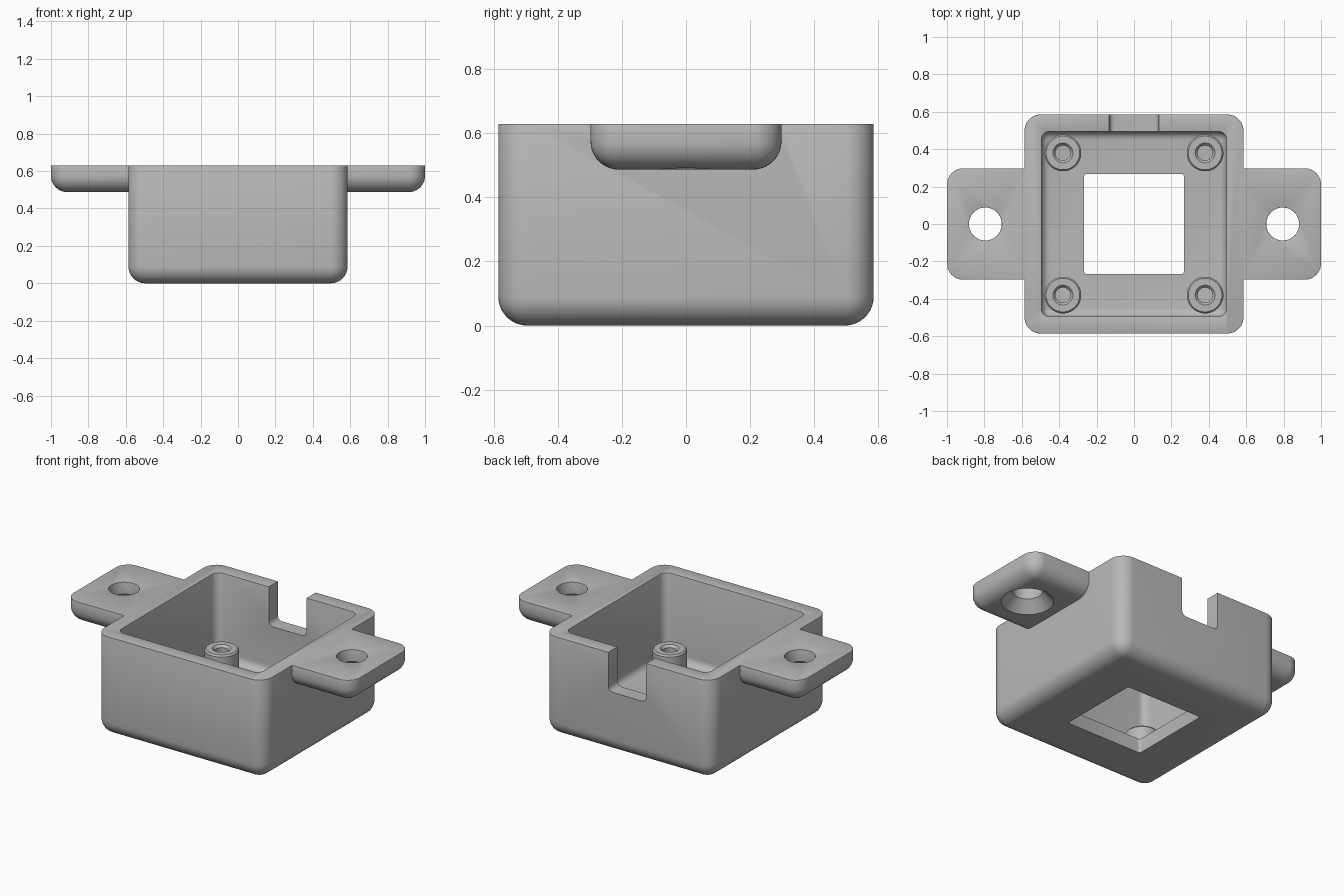
import bpy
import bmesh
from math import radians
from mathutils import Vector

if "Cube" in bpy.data.objects:
    bpy.data.objects.remove(bpy.data.objects["Cube"], do_unlink=True)

HALF, TOP, FLOOR = 0.586, 0.63, 0.09

grey = bpy.data.materials.new("plain grey")
grey.use_nodes = True
colour = (0.48, 0.48, 0.48, 1)
grey.diffuse_color = colour
grey.node_tree.nodes["Principled BSDF"].inputs["Base Color"].default_value = colour


def make_object(name, bm):
    bmesh.ops.recalc_face_normals(bm, faces=bm.faces)
    mesh = bpy.data.meshes.new(name)
    bm.to_mesh(mesh)
    bm.free()
    mesh.materials.append(grey)
    obj = bpy.data.objects.new(name, mesh)
    bpy.context.collection.objects.link(obj)
    return obj


def box(name, low, high, radius, rounded, segments=10):
    """Box whose edges passing the rounded(midpoint, direction) test are filleted."""
    low, high = Vector(low), Vector(high)
    bm = bmesh.new()
    bmesh.ops.create_cube(bm, size=1)
    for v in bm.verts:
        v.co = (low + high) / 2 + v.co * (high - low)
    chosen = []
    for e in bm.edges:
        a, b = e.verts[0].co, e.verts[1].co
        if rounded((a + b) / 2, (b - a).normalized()):
            chosen.append(e)
    bmesh.ops.bevel(bm, geom=chosen, offset=radius, segments=segments,
                    profile=0.5, affect='EDGES')
    return make_object(name, bm)


def turned(name, x, y, profile, sides=48):
    """Solid of revolution from (radius, z) pairs, bottom to top."""
    bm = bmesh.new()
    rings = []
    for r, z in profile:
        ring = bmesh.ops.create_circle(bm, segments=sides, radius=r)["verts"]
        for v in ring:
            v.co += Vector((x, y, z))
        rings.append(ring)
    for lower, upper in zip(rings, rings[1:]):
        for i in range(sides):
            j = (i + 1) % sides
            bm.faces.new((lower[i], lower[j], upper[j], upper[i]))
    bm.faces.new(rings[0])
    bm.faces.new(rings[-1])
    return make_object(name, bm)


def combine(target, other, operation):
    mod = target.modifiers.new(operation, 'BOOLEAN')
    mod.operation = operation
    mod.solver = 'EXACT'
    mod.object = other
    bpy.context.view_layer.objects.active = target
    bpy.ops.object.modifier_apply(modifier=mod.name)
    bpy.data.objects.remove(other, do_unlink=True)


def upright(mid, d):
    return abs(d.z) > 0.9


def open_top(mid, d):
    return mid.z < TOP - 0.01


# Main shell with rounded corners and underside
housing = box("housing", (-HALF, -HALF, 0), (HALF, HALF, TOP), 0.09, open_top)

# Side mounting tabs
for s in (-1, 1):
    xs = sorted((s * 0.54, s))
    tab = box("mounting_tab", (xs[0], -0.298, 0.487), (xs[1], 0.298, TOP), 0.088,
              lambda mid, d: open_top(mid, d) and abs(mid.x) > 0.55)
    combine(housing, tab, 'UNION')

# Inner cavity, with a fillet round the floor
cavity = box("cavity_cutter", (-0.495, -0.495, FLOOR), (0.495, 0.495, 0.9),
             0.045, lambda mid, d: mid.z < 0.8, 6)
combine(housing, cavity, 'DIFFERENCE')

# Cable notch in the back wall
notch = box("notch_cutter", (-0.132, 0.45, 0.385), (0.132, 0.7, 0.9), 0.03,
            lambda mid, d: abs(d.y) > 0.9 and mid.z < 0.5, 6)
combine(housing, notch, 'DIFFERENCE')

# Square window in the floor
window = box("window_cutter", (-0.268, -0.268, -0.1), (0.268, 0.268, 0.2),
             0.015, upright, 4)
combine(housing, window, 'DIFFERENCE')

# Countersunk tab holes
for s in (-1, 1):
    hole = turned("screw_cutter", s * 0.795, 0,
                  [(0.16, 0.47), (0.15, 0.487), (0.088, 0.555), (0.088, 0.8)])
    combine(housing, hole, 'DIFFERENCE')

# Soften the top rim
bm = bmesh.new()
bm.from_mesh(housing.data)
bmesh.ops.dissolve_limit(bm, angle_limit=radians(0.5), verts=bm.verts, edges=bm.edges)
rim = [e for e in bm.edges
       if all(abs(v.co.z - TOP) < 0.001 for v in e.verts)
       and len(e.link_faces) == 2 and e.calc_face_angle(0) > 1]
bmesh.ops.bevel(bm, geom=rim, offset=0.008, segments=2, profile=0.5,
                affect='EDGES', clamp_overlap=True)
bm.to_mesh(housing.data)
bm.free()

# Corner posts with chamfered blind screw holes
parts = [housing]
for sx in (-1, 1):
    for sy in (-1, 1):
        x, y = sx * 0.38, sy * 0.38
        side = ("left" if sx > 0 else "right") + ("_back" if sy > 0 else "_front")
        parts.append(turned("post_" + side, x, y, [
            (0.098, FLOOR - 0.03), (0.098, 0.21), (0.09, 0.22), (0.053, 0.22),
            (0.04, 0.205), (0.04, FLOOR)]))

bpy.ops.object.select_all(action='DESELECT')
for obj in parts:
    obj.select_set(True)
bpy.context.view_layer.objects.active = housing
bpy.ops.object.shade_smooth_by_angle(angle=radians(30))
